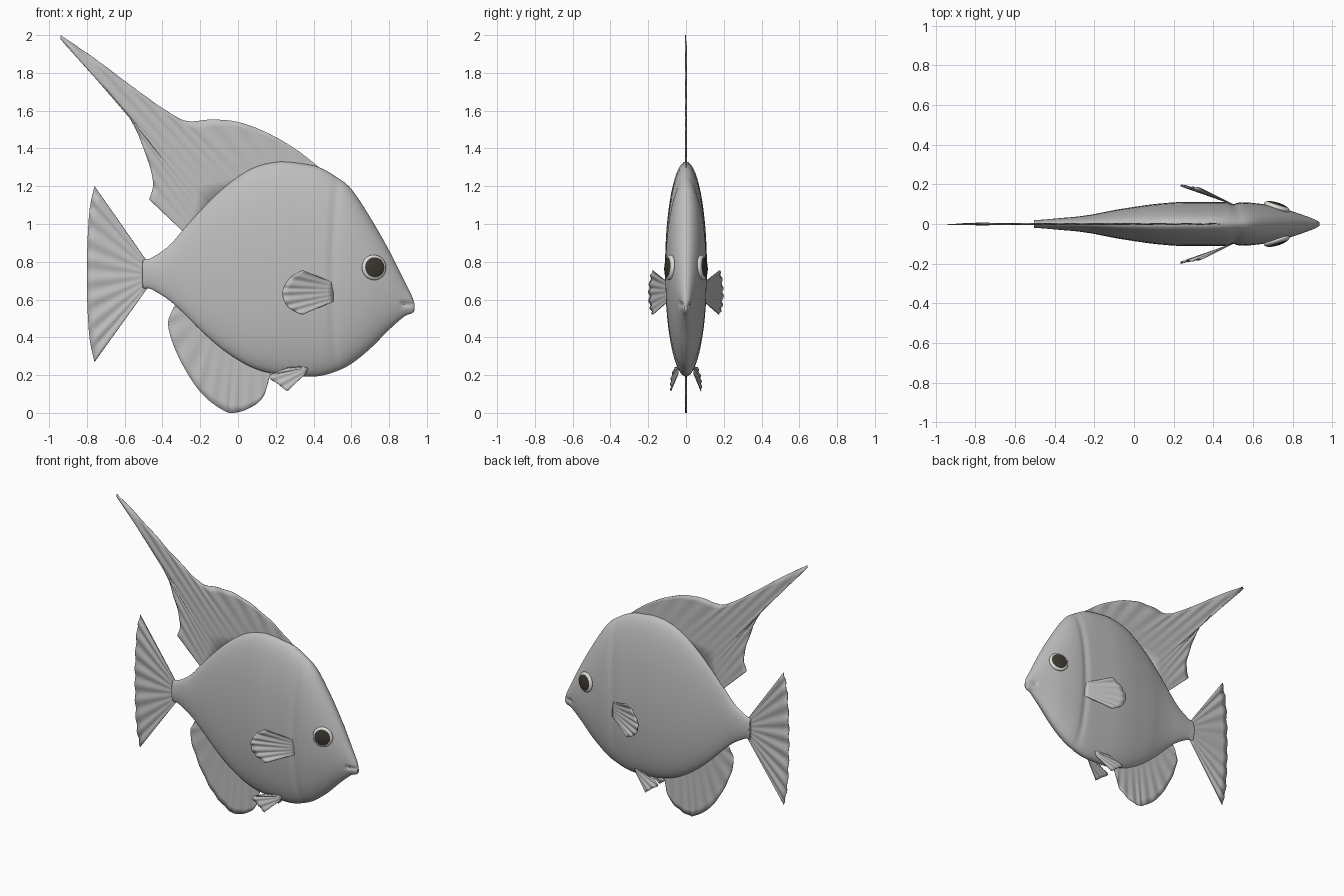
import bpy, bmesh, math
from mathutils import Vector

cube = bpy.data.objects.get("Cube")
if cube:
    bpy.data.objects.remove(cube, do_unlink=True)


def material(name, *rgb):
    mat = bpy.data.materials.new(name)
    mat.use_nodes = True
    mat.diffuse_color = (*rgb, 1)
    shader = mat.node_tree.nodes["Principled BSDF"]
    shader.inputs["Base Color"].default_value = (*rgb, 1)
    shader.inputs["Roughness"].default_value = 0.7
    return mat


SKIN = material("grey skin", 0.52, 0.52, 0.52)
EYE_WHITE = material("pale eye", 0.72, 0.72, 0.69)
PUPIL = material("dark pupil", 0.045, 0.038, 0.03)


def smooth(points, steps):
    """Sample a smooth curve through the points."""
    pts = [Vector(p) for p in points]
    pts = [2 * pts[0] - pts[1]] + pts + [2 * pts[-1] - pts[-2]]
    result = []
    for i in range(steps + 1):
        t = i / steps * (len(points) - 1)
        k = min(int(t), len(points) - 2)
        t -= k
        a, b, c, d = pts[k:k + 4]
        result.append(b + (c - a) * (t / 2)
                      + (2 * a - 5 * b + 4 * c - d) * (t * t / 2)
                      + (3 * b - a - 3 * c + d) * (t ** 3 / 2))
    return result


def finish(name, bm, mats):
    bmesh.ops.remove_doubles(bm, verts=bm.verts, dist=0.0002)
    bmesh.ops.recalc_face_normals(bm, faces=bm.faces)
    mesh = bpy.data.meshes.new(name)
    bm.to_mesh(mesh)
    bm.free()
    for mat in mats:
        mesh.materials.append(mat)
    obj = bpy.data.objects.new(name, mesh)
    bpy.context.collection.objects.link(obj)
    bpy.ops.object.select_all(action="DESELECT")
    obj.select_set(True)
    bpy.context.view_layer.objects.active = obj
    bpy.ops.object.shade_smooth_by_angle(angle=math.radians(45))
    return obj


def skin_rows(bm, rows, closed=False):
    rows = [[bm.verts.new(p) for p in row] for row in rows]
    count = len(rows[0])
    for a, b in zip(rows, rows[1:]):
        for j in range(count if closed else count - 1):
            k = (j + 1) % count
            bm.faces.new((a[j], a[k], b[k], b[j]))
    return rows


# Body: elliptical sections given as x, top, bottom, half width
SECTIONS = [
    (-.505, .79, .68, .014), (-.5, .81, .66, .02), (-.46, .82, .655, .022),
    (-.37, .88, .6, .03), (-.29, .97, .53, .037), (-.2, 1.07, .44, .05),
    (-.1, 1.17, .35, .07), (0, 1.25, .28, .086), (.1, 1.305, .23, .1),
    (.22, 1.33, .2, .11), (.34, 1.32, .193, .111), (.43, 1.3, .195, .111),
    (.52, 1.25, .22, .11), (.6, 1.185, .26, .106), (.7, 1.035, .34, .091),
    (.8, .86, .44, .063), (.88, .7, .51, .035), (.92, .62, .527, .02),
    (.935, .575, .54, .008),
]


def body_point(x, top, bottom, width, angle):
    mid, half = (top + bottom) / 2, (top - bottom) / 2
    z = mid + half * math.cos(angle)
    # Gill groove and mouth crease pinch the sides in
    gill_x = 0.5 + 0.09 * (z - 0.7) ** 2
    width *= 1 - 0.09 * math.exp(-((x - gill_x) / 0.02) ** 2)
    if x > 0.86:
        width *= 1 - 0.35 * math.exp(-((z - 0.575) / 0.012) ** 2)
    return (x, width * math.sin(angle), z)


bm = bmesh.new()
rings = skin_rows(bm, [[body_point(*s, math.tau * j / 56) for j in range(56)]
                       for s in smooth(SECTIONS, 108)], closed=True)
bm.faces.new(rings[0])
bm.faces.new(rings[-1])
finish("body", bm, [SKIN])


def fin(name, root, edge, pleats, depth=0.004, layers=8):
    """Pleated membrane stretched from a root curve to an outer edge."""
    bm = bmesh.new()
    count = len(edge) - 1
    root = smooth(root, count)
    rows = []
    for i in range(layers + 1):
        v = i / layers
        row = []
        for j in range(count + 1):
            p = root[j].lerp(edge[j], v)
            p.y += depth * v * math.sin(math.tau * pleats * j / count)
            row.append(p)
        rows.append(row)
    skin_rows(bm, rows)
    obj = finish(name, bm, [SKIN])
    shell = obj.modifiers.new("thickness", "SOLIDIFY")
    shell.thickness = 0.004
    shell.offset = 0


def flat(points):
    return [(x, 0, z) for x, z in points]


# Dorsal fin with its long swept tip
dorsal_front = smooth(flat([
    (.43, 1.3), (.3, 1.4), (.15, 1.485), (0, 1.54), (-.14, 1.553),
    (-.27, 1.545), (-.38, 1.6), (-.55, 1.72), (-.75, 1.87), (-.94, 2)]), 72)
dorsal_rear = smooth(flat([
    (-.94, 1.98), (-.75, 1.77), (-.63, 1.64), (-.55, 1.52), (-.5, 1.4),
    (-.46, 1.28), (-.45, 1.2), (-.47, 1.13)]), 42)
fin("dorsal_fin", flat([(.44, 1.27), (.15, 1.25), (-.05, 1.15),
                        (-.17, 1.03), (-.27, .94)]),
    dorsal_front + dorsal_rear, 14, 0.003)

# Anal fin
fin("anal_fin", flat([(-.31, .58), (-.15, .43), (0, .32), (.18, .23)]),
    smooth(flat([(-.34, .56), (-.37, .47), (-.33, .33), (-.25, .18),
                 (-.17, .08), (-.08, .015), (-.03, 0), (.05, .02),
                 (.13, .08), (.17, .2)]), 90), 10, 0.003)

# Tail fin
fin("tail_fin", flat([(-.48, .8), (-.48, .73), (-.48, .66)]),
    smooth(flat([(-.76, 1.2), (-.785, 1.08), (-.797, .9), (-.8, .73),
                 (-.797, .56), (-.785, .39), (-.76, .27)]), 80), 9, 0.005)

# Paired fins and eyes; the left side is +x when seen from the front, so
# the two flanks are named by the way they face
for side, label in ((-1, "front"), (1, "back")):
    def flank(points):
        return [(x, y * side, z) for x, y, z in points]

    fin("pectoral_fin_" + label,
        flank([(.505, .095, .69), (.505, .097, .64), (.505, .095, .59)]),
        smooth(flank([(.34, .178, .755), (.28, .186, .72), (.245, .193, .67),
                      (.235, .195, .63), (.25, .192, .58), (.285, .185, .545),
                      (.34, .176, .52)]), 60), 6)

    fin("pelvic_fin_" + label,
        flank([(.37, .04, .245), (.37, .042, .235), (.36, .04, .21)]),
        smooth(flank([(.27, .06, .242), (.165, .075, .195),
                      (.21, .08, .155), (.26, .08, .115)]), 40), 4, 0.003)

    # Eye: flattened ball whose outer cap is the pupil
    bm = bmesh.new()
    bmesh.ops.create_uvsphere(bm, u_segments=32, v_segments=24, radius=1)
    for face in bm.faces:
        face.material_index = int(face.calc_center_median().z > 0.61)
    turn = Vector((0.3, 0.95 * side, 0.07)).to_track_quat("Z", "Y")
    centre = Vector((0.72, 0.086 * side, 0.77))
    for v in bm.verts:
        v.co = centre + turn @ Vector((v.co.x * .067, v.co.y * .067, v.co.z * .022))
    finish("eye_" + label, bm, [EYE_WHITE, PUPIL])
